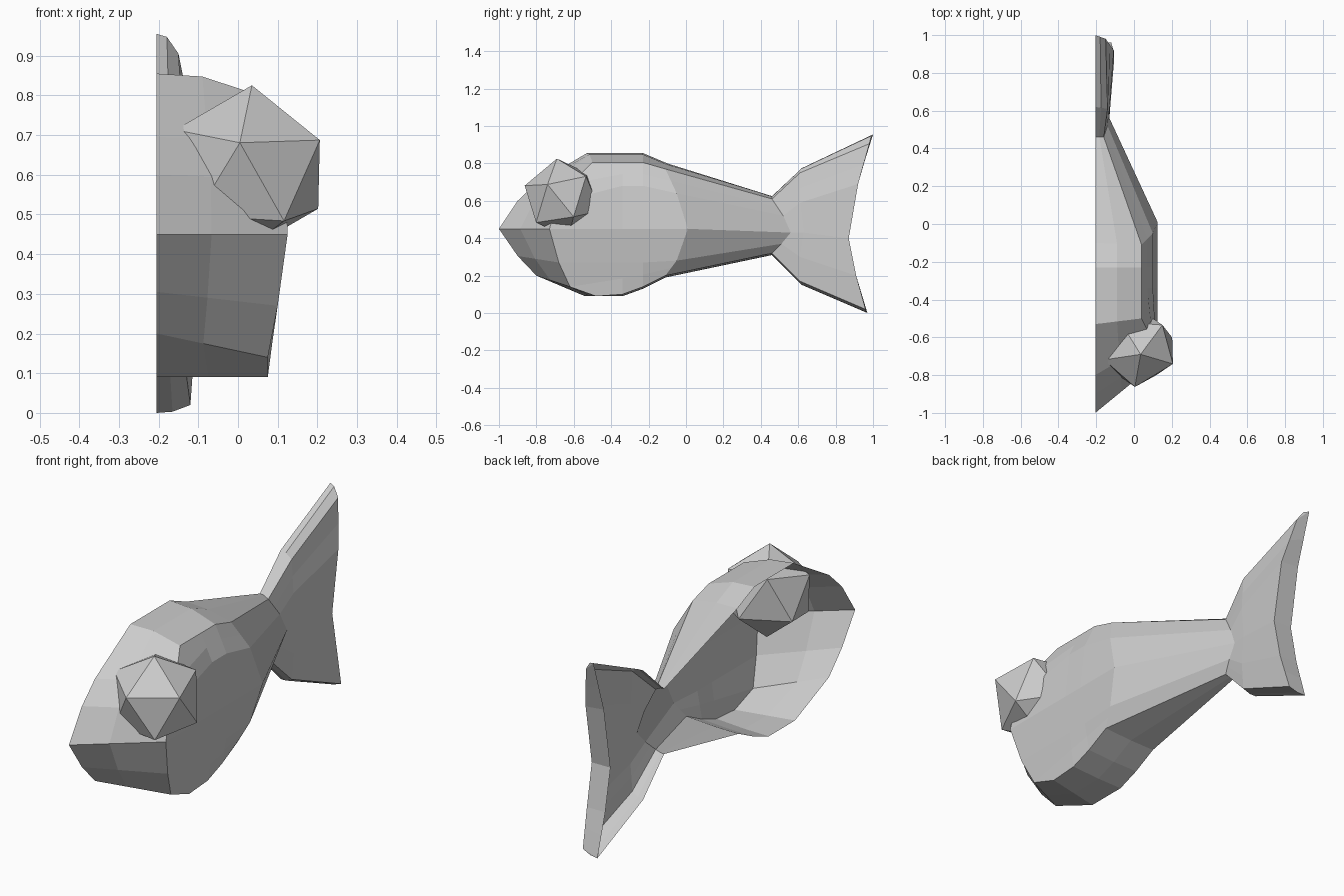
import bpy, bmesh
from mathutils import Vector

if "Cube" in bpy.data.objects:
    bpy.data.objects.remove(bpy.data.objects["Cube"])

MID = -0.205  # plane where the half body is open


def make_object(name, bm, mat):
    mesh = bpy.data.meshes.new(name)
    bm.to_mesh(mesh)
    bm.free()
    mesh.materials.append(mat)
    obj = bpy.data.objects.new(name, mesh)
    bpy.context.collection.objects.link(obj)
    return obj


def quarter(mid, corner):
    # point between the midline and the body corner, slightly bulged
    p = mid.lerp(corner, 0.47)
    p.z = mid.z * 0.85 + corner.z * 0.15
    return p


def ring(keys, top, bottom):
    # cross-section from bottom midline, up the side, to top midline
    b, l, m, u, t = [Vector(k) for k in keys]
    side = [b, b.lerp(l, 0.5), l, m, u, u.lerp(t, 0.5), t]
    bot, tp = Vector((MID, *bottom)), Vector((MID, *top))
    return [bot, quarter(bot, b)] + side + [quarter(tp, t), tp]


def skin(bm, rows):
    grid = [[bm.verts.new(p) for p in r] for r in rows]
    for r0, r1 in zip(grid, grid[1:]):
        for i in range(len(r0) - 1):
            bm.faces.new((r0[i], r0[i + 1], r1[i + 1], r1[i]))


grey = bpy.data.materials.new("light grey")
grey.diffuse_color = (0.6, 0.6, 0.6, 1)
grey.use_nodes = True
grey.node_tree.nodes["Principled BSDF"].inputs["Base Color"].default_value = grey.diffuse_color

# Head: rows from chin to crown, midline profile and outer corner
profile = [(-0.54, 0.09), (-0.80, 0.20), (-0.90, 0.305), (-1.0, 0.45),
           (-0.90, 0.60), (-0.80, 0.695), (-0.53, 0.855)]
corners = [(0.075, -0.48, 0.09), (0.075, -0.62, 0.14), (0.10, -0.68, 0.27),
           (0.125, -0.73, 0.45), (0.12, -0.69, 0.59), (0.10, -0.62, 0.69),
           (0.04, -0.50, 0.805)]
mids = [Vector((MID, *p)) for p in profile]
corners = [Vector(c) for c in corners]
inner = [m.lerp(c, 0.42) for m, c in zip(mids, corners)]
inner[0], inner[-1] = quarter(mids[0], corners[0]), quarter(mids[-1], corners[-1])

bm = bmesh.new()
skin(bm, [mids, inner, corners])

# Body and tail: rings from the back of the head to the tail's rear edge
rings = [
    [mids[0], inner[0]] + corners + [inner[-1], mids[-1]],
    ring([(0.075, -0.34, 0.10), (0.10, -0.34, 0.27), (0.125, -0.34, 0.45),
          (0.10, -0.34, 0.68), (0.04, -0.34, 0.805)], (-0.34, 0.855), (-0.34, 0.09)),
    ring([(0.075, -0.23, 0.14), (0.10, -0.23, 0.27), (0.125, -0.23, 0.45),
          (0.10, -0.23, 0.68), (0.04, -0.23, 0.805)], (-0.23, 0.855), (-0.23, 0.13)),
    ring([(0.075, -0.11, 0.20), (0.10, -0.05, 0.28), (0.125, 0.01, 0.45),
          (0.10, -0.05, 0.64), (0.04, -0.11, 0.77)], (-0.10, 0.80), (-0.11, 0.19)),
    ring([(-0.16, 0.46, 0.32), (-0.14, 0.51, 0.37), (-0.13, 0.56, 0.43),
          (-0.14, 0.52, 0.52), (-0.16, 0.46, 0.61)], (0.46, 0.625), (0.46, 0.31)),
    ring([(-0.14, 0.61, 0.17), (-0.13, 0.61, 0.30), (-0.125, 0.63, 0.43),
          (-0.13, 0.61, 0.59), (-0.14, 0.61, 0.75)], (0.62, 0.775), (0.62, 0.15)),
    ring([(-0.12, 0.96, 0.02), (-0.107, 0.91, 0.20), (-0.105, 0.87, 0.40),
          (-0.107, 0.92, 0.69), (-0.15, 0.98, 0.905)], (1.0, 0.955), (0.97, 0.0)),
    ring([(MID, 0.97, 0.0), (MID, 0.91, 0.20), (MID, 0.87, 0.40),
          (MID, 0.92, 0.70), (MID, 1.0, 0.955)], (1.0, 0.955), (0.97, 0.0)),
]
skin(bm, rings)
bmesh.ops.remove_doubles(bm, verts=bm.verts[:], dist=0.0005)
bmesh.ops.dissolve_degenerate(bm, edges=bm.edges[:], dist=0.0005)
bmesh.ops.recalc_face_normals(bm, faces=bm.faces[:])
if sum(f.normal.x * f.calc_area() for f in bm.faces) < 0:
    bmesh.ops.reverse_faces(bm, faces=bm.faces[:])
make_object("fish_half_body", bm, grey)

# Eye: tilted icosahedron from six corners and their opposites
centre = Vector((0.022, -0.66, 0.614))
tips = [(0.205, -0.74, 0.687), (0.035, -0.69, 0.825), (0.005, -0.86, 0.68),
        (0.115, -0.80, 0.485), (0.205, -0.60, 0.513), (0.155, -0.53, 0.735)]
bm = bmesh.new()
for t in tips:
    d = (Vector(t) - centre).normalized() * 0.214
    bm.verts.new(centre + d)
    bm.verts.new(centre - d)
bmesh.ops.convex_hull(bm, input=bm.verts[:])
bmesh.ops.recalc_face_normals(bm, faces=bm.faces[:])
make_object("eye", bm, grey)
